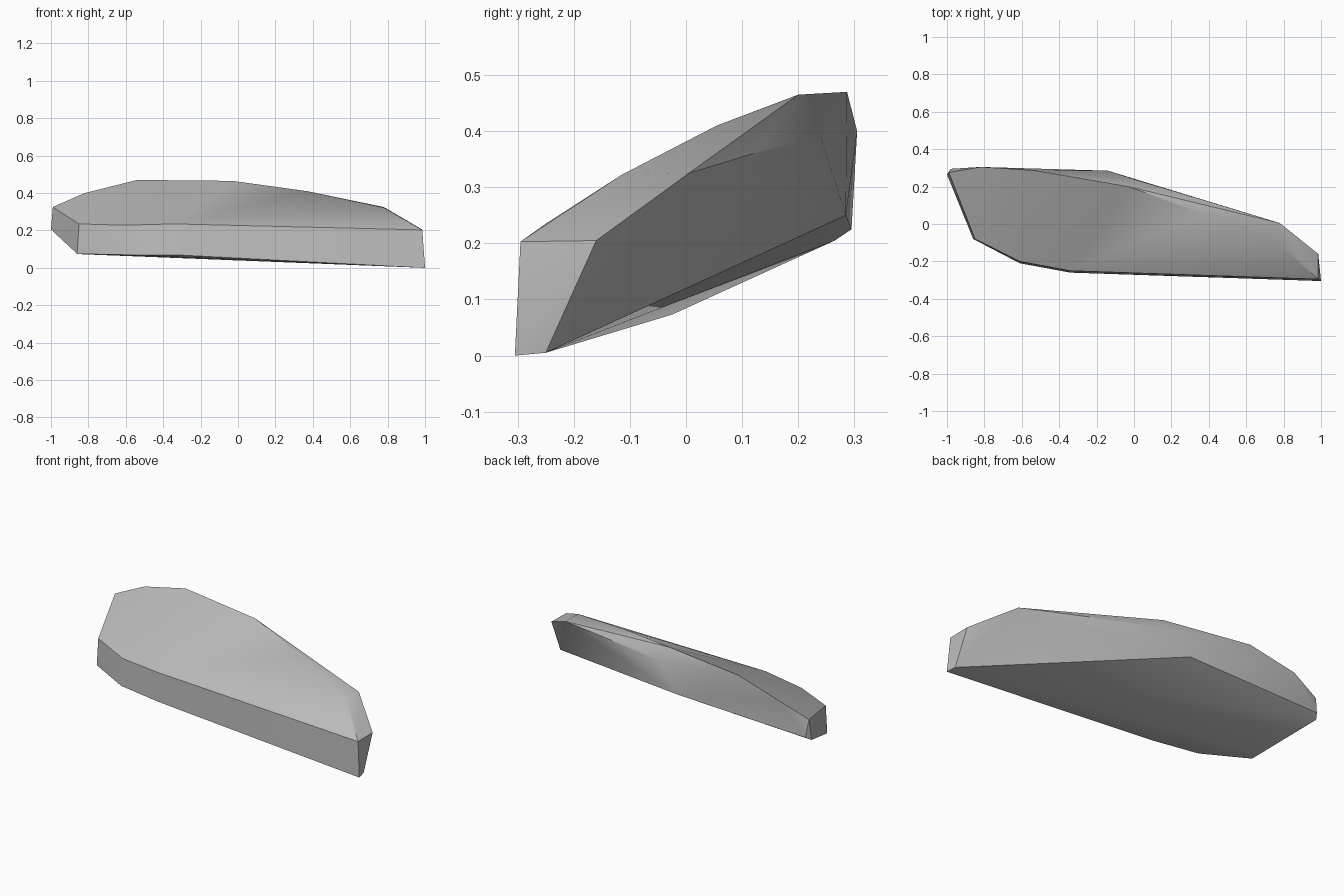
import bpy
import bmesh

default_cube = bpy.data.objects.get("Cube")
if default_cube:
    bpy.data.objects.remove(default_cube)


def make_material(name, grey):
    material = bpy.data.materials.new(name)
    material.use_nodes = True
    colour = (grey, grey, grey, 1)
    material.diffuse_color = colour
    shader = material.node_tree.nodes["Principled BSDF"]
    shader.inputs["Base Color"].default_value = colour
    return material


# Corner points of the slab, grouped by the edge they outline
front_top_edge = [(-.85, -.08, .235), (-.61, -.2, .228), (-.34, -.25, .235), (.985, -.295, .203)]
front_bottom_edge = [(-.86, -.08, .075), (-.61, -.21, .07), (-.34, -.26, .07), (1, -.305, 0)]
crest = [(.985, -.16, .205), (.78, -.115, .322), (.78, .005, .325), (.37, .055, .41),
         (-.03, .2, .465), (-.54, .287, .47), (-.82, .305, .4), (-.99, .275, .325)]
back_bulge = [(.4, .12, .36), (0, .24, .39)]
back_bottom_edge = [(.99, -.25, .005), (-.14, .285, .25), (-.98, .295, .225), (-1, .265, .205)]
underside = [(-.84, -.025, .073)]


def make_stone(name, outlines, material):
    """Wrap a faceted skin around the outlines."""
    bm = bmesh.new()
    for outline in outlines:
        for point in outline:
            bm.verts.new(point)
    bmesh.ops.convex_hull(bm, input=list(bm.verts))
    loose = [vert for vert in bm.verts if not vert.link_faces]
    bmesh.ops.delete(bm, geom=loose, context="VERTS")
    bmesh.ops.recalc_face_normals(bm, faces=list(bm.faces))
    mesh = bpy.data.meshes.new(name)
    bm.to_mesh(mesh)
    bm.free()
    mesh.materials.append(material)
    stone = bpy.data.objects.new(name, mesh)
    bpy.context.collection.objects.link(stone)
    return stone


# Tilted stone slab, soft over shallow facets and crisp at hard edges
slab = make_stone(
    "stone_slab",
    [front_top_edge, front_bottom_edge, crest, back_bulge, back_bottom_edge, underside],
    make_material("stone grey", .5),
)
bpy.ops.object.select_all(action="DESELECT")
slab.select_set(True)
bpy.context.view_layer.objects.active = slab
bpy.ops.object.shade_smooth_by_angle(angle=.52)
